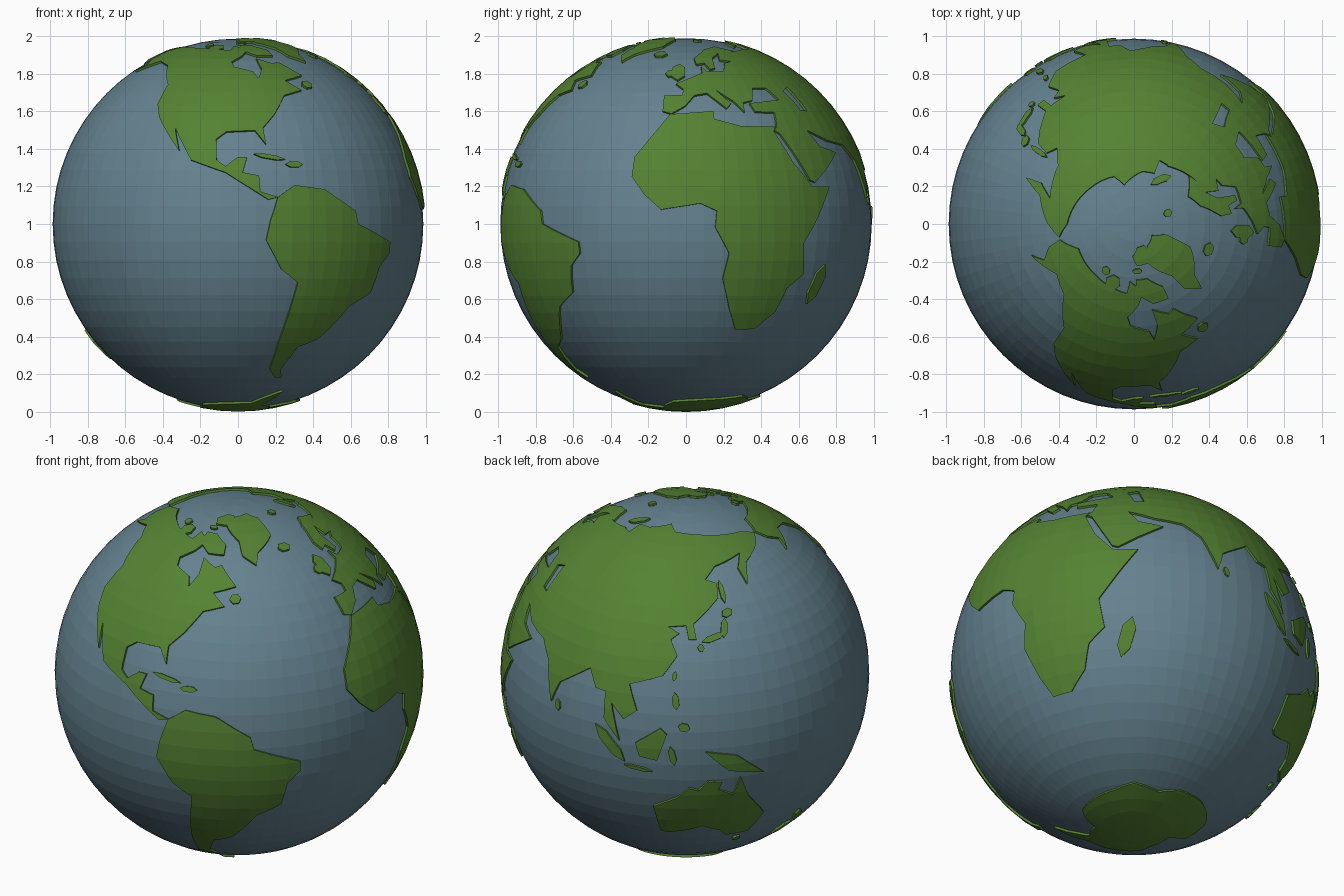
import bpy, bmesh, math
from mathutils import Vector
from mathutils.geometry import delaunay_2d_cdt

SEA_R, LAND_R, STEP = 0.988, 1.0, 360 / 64


def material(name, rgb):
    m = bpy.data.materials.new(name)
    m.diffuse_color = (*rgb, 1)
    return m


sea_blue = material("sea blue", (0.127, 0.223, 0.275))
land_green = material("land green", (0.089, 0.223, 0.032))


def on_sphere(i, j):
    lon, lat = math.radians(i * STEP), math.radians(j * STEP)
    return Vector((math.cos(lat) * math.cos(lon), math.cos(lat) * math.sin(lon), math.sin(lat)))


def on_facet(p):
    # longitude/latitude to a point on the flat facet of the 64 x 32 globe
    i, j = math.floor(p[0] / STEP), math.floor(p[1] / STEP)
    u, v = p[0] / STEP - i, p[1] / STEP - j
    low = on_sphere(i, j).lerp(on_sphere(i + 1, j), u)
    high = on_sphere(i, j + 1).lerp(on_sphere(i + 1, j + 1), u)
    return low.lerp(high, v) * LAND_R


def inside(p, poly):
    hit = False
    for (ax, ay), (bx, by) in zip(poly, poly[1:] + poly[:1]):
        if (ay > p[1]) != (by > p[1]) and p[0] < ax + (p[1] - ay) * (bx - ax) / (by - ay):
            hit = not hit
    return hit


def land(name, outlines, lakes=()):
    # union of the outlines minus lakes, cut along the globe's facets
    verts, edges = [], []

    def chain(points, closed):
        n = len(verts)
        verts.extend(Vector(p) for p in points)
        edges.extend((n + k, n + k + 1) for k in range(len(points) - 1))
        if closed:
            edges.append((n + len(points) - 1, n))

    for poly in [*outlines, *lakes]:
        chain(poly, True)
    xs, ys = [p[0] for o in outlines for p in o], [p[1] for o in outlines for p in o]
    i0, i1 = math.floor(min(xs) / STEP), math.ceil(max(xs) / STEP)
    j0, j1 = math.floor(min(ys) / STEP), math.ceil(max(ys) / STEP)
    for i in range(i0, i1 + 1):
        chain([(i * STEP, j0 * STEP), (i * STEP, j1 * STEP)], False)
    for j in range(j0, j1 + 1):
        chain([(i0 * STEP, j * STEP), (i1 * STEP, j * STEP)], False)
    pts, _, tris = delaunay_2d_cdt(verts, edges, [], 0, 1e-4)[:3]
    bm = bmesh.new()
    vs = [bm.verts.new(on_facet(p)) for p in pts]
    for t in tris:
        c = sum((pts[k] for k in t), Vector((0, 0))) / len(t)
        if any(inside(c, o) for o in outlines) and not any(inside(c, o) for o in lakes):
            bm.faces.new([vs[k] for k in t])
    bmesh.ops.delete(bm, geom=[v for v in bm.verts if not v.link_faces], context='VERTS')
    bmesh.ops.remove_doubles(bm, verts=bm.verts, dist=1e-5)
    # coast walls down into the sea
    rim = [e for e in bm.edges if e.is_boundary]
    for g in bmesh.ops.extrude_edge_only(bm, edges=rim)["geom"]:
        if isinstance(g, bmesh.types.BMVert):
            g.co *= 0.984 / LAND_R
    me = bpy.data.meshes.new(name)
    bm.to_mesh(me)
    bm.free()
    me.materials.append(land_green)
    ob = bpy.data.objects.new(name, me)
    ob.location.z = 1
    bpy.context.collection.objects.link(ob)


def island(name, x0, y0, x1, y1, width):
    # six-sided spindle between two tips
    k = math.cos(math.radians((y0 + y1) / 2))
    a, b = Vector((x0 * k, y0)), Vector((x1 * k, y1))
    d = b - a
    n = Vector((-d.y, d.x)).normalized() * width / 2
    ring = [a, a + d * 0.25 - n, a + d * 0.75 - n, b, a + d * 0.75 + n, a + d * 0.25 + n]
    land(name, [[(p.x / k, p.y) for p in ring]])


# ocean ball
bpy.ops.mesh.primitive_uv_sphere_add(segments=64, ring_count=32, radius=SEA_R, location=(0, 0, 1))
bpy.context.object.name = "ocean"
bpy.context.object.data.materials.append(sea_blue)

# continents as longitude/latitude outlines
land("north_america", [[
    (-168, 66), (-156, 71), (-128, 70), (-96, 68), (-94, 72), (-82, 69), (-87, 64), (-94, 60), (-92, 57), (-82, 54.5),
    (-80, 51), (-77, 56), (-78, 62), (-69, 59), (-65, 60), (-56, 52.5), (-67, 50), (-61, 45.6), (-70, 43.5),
    (-76, 36), (-81, 31), (-80.5, 25.3), (-84, 30), (-94, 29.6), (-97.5, 27), (-97, 20), (-94, 18), (-90, 21),
    (-87, 21), (-88.5, 16), (-83.3, 15), (-83, 10), (-77.5, 8.3), (-80.5, 7.5), (-94, 16), (-105.5, 20), (-113, 31),
    (-110, 23), (-121, 35), (-124, 40), (-124, 48), (-135, 58), (-147, 60.5), (-163, 55), (-158, 58.8), (-165, 62)]])

land("south_america", [[
    (-77.5, 8.3), (-72, 12), (-62, 10.7), (-51, 4), (-50, 0), (-35.2, -5.5), (-35, -9), (-39, -13), (-40.5, -21.5),
    (-48.5, -26), (-54, -34), (-57.5, -38), (-65, -41), (-69, -51), (-66, -55), (-70, -55), (-74.5, -51), (-73.7, -39),
    (-70.3, -18.3), (-76.2, -14), (-81.3, -5), (-80, 1)]])

land("africa", [[
    (-6, 35.8), (-10, 30.5), (-17, 21), (-17.4, 14.7), (-13, 9), (-7.7, 4.4), (4.5, 6.3), (9.5, 4), (9, -1), (13.5, -9),
    (11.8, -17), (15, -27), (18.4, -34.2), (26, -34), (32.5, -28), (35, -20), (40.5, -15.5), (39, -6), (43, -0.5),
    (51.2, 11.5), (43.5, 11.5), (37.3, 19), (32.5, 29.5), (34, 31.3), (20, 31.5), (10.5, 34), (10.5, 37)]])

europe = [(-9, 37), (-9.2, 43.2), (-1.5, 43.4), (-1.2, 46), (-4.7, 48.4), (2, 51), (8.3, 53.7), (8.5, 57), (11, 54.2),
          (20, 54.5), (23.5, 59), (29, 60), (21.5, 61), (24, 65.5), (17.3, 62), (16, 56), (13, 55.5), (11, 59), (6, 58.3),
          (5.2, 62), (15, 68.3), (27, 71), (41, 67), (34, 66), (60, 69), (60, 40), (48, 33), (34.5, 31.3), (36, 36.5),
          (27.5, 36.8), (26.3, 40), (41.5, 41.5), (38, 46.5), (31, 46.5), (28, 41.2), (23.5, 40.3), (23, 36.7),
          (19.4, 41), (13, 45.5), (18.3, 40), (16, 38), (9, 44.2), (3.5, 43.3), (-0.3, 39), (-5.6, 36)]
asia = [(58, 68.8), (68, 68.5), (68, 73), (81, 73.5), (104, 77.6), (113, 74), (140, 72.4), (180, 69), (190, 66),
        (179, 62.3), (163, 58.2), (156.7, 51), (156, 57), (163, 62), (142.5, 59.2), (135.3, 54.7), (141, 53), (140, 48),
        (128, 40), (129, 35), (126, 35), (125, 39.5), (118, 39), (122.4, 37), (119.3, 35), (121.9, 30), (117, 23.5),
        (106, 20), (109.2, 12), (105, 8.7), (100.5, 13.4), (103.8, 1.4), (98.3, 8), (98, 16.5), (94.3, 17), (91, 22.5),
        (80, 15), (77.5, 8), (72.8, 20), (67, 25), (57, 26.5), (48, 30), (51.5, 24.5), (59.8, 22.4), (45, 12.8),
        (43, 13.5), (35, 28.5), (33, 30), (34.5, 31.3), (45, 34), (58, 41)]
inland_sea = [(47, 45), (52, 47), (54, 37), (50, 37.4), (49.3, 40.3)]
land("eurasia", [europe, asia], [inland_sea])

land("australia", [[
    (114, -22), (115.5, -34), (118, -35), (124, -33.8), (131, -31.5), (138, -34.5), (140.5, -38), (150, -37.5),
    (153.4, -28), (146, -19), (142.6, -10.8), (140.5, -17.5), (135.5, -15), (136.5, -12.2), (132, -11.5), (129, -15),
    (126, -14), (122, -18)]])

land("antarctica", [[
    (-180, -78.3), (-155, -78), (-137, -75), (-75, -73), (-67, -68), (-57.5, -63.3), (-61, -75), (-35, -78), (-12, -71.5),
    (33, -69), (50, -66.8), (72, -69.5), (88, -66.7), (113, -66), (145, -67), (170.5, -71.5), (165, -78), (180, -78.3),
    (180, -90), (-180, -90)]])

land("greenland", [[(-73, 78), (-60, 82), (-32, 83.5), (-18, 80), (-22, 71), (-40, 65), (-43.5, 60), (-52, 64), (-54, 70)]])
land("new_guinea", [[(131, -0.8), (141, -2.8), (150.5, -10.5), (138.5, -8), (134, -3.8)]])
land("borneo", [[(109, 1.5), (117, 7), (119, 5), (116, -4), (110.3, -2.9)]])

# simple islands: tip, tip, width in degrees
island("baffin", -88, 72.5, -65, 64, 6)
island("ellesmere", -86, 77, -65, 82.8, 5)
island("victoria_land", -117, 71, -103, 70, 4.5)
island("banks", -124, 72, -118, 74, 2.5)
island("devon", -92, 75.3, -80, 75.2, 1.5)
island("newfoundland", -59, 48, -53.5, 48.5, 3)
island("iceland", -24, 65, -13.7, 65, 3)
island("britain", -4, 50, -4, 58.6, 4)
island("ireland", -9, 52, -6.5, 55, 3)
island("svalbard", 12, 78.5, 24, 79.5, 2.5)
island("novaya_zemlya", 52, 71, 67, 76.8, 2.2)
island("cuba", -84.8, 22, -74.3, 20.2, 1.3)
island("hispaniola", -74.4, 18.7, -68.5, 18.6, 1.8)
island("sakhalin", 142.5, 54, 142.8, 46, 1.5)
island("hokkaido", 140.3, 42, 145, 43.7, 2.5)
island("honshu_west", 131, 34.2, 140, 36.5, 2)
island("honshu_north", 139.5, 35, 141, 41.3, 2)
island("kyushu", 130, 33.5, 131, 31.2, 1.8)
island("taiwan", 121.4, 25.2, 120.8, 22, 1.3)
island("luzon", 121.3, 18.5, 122, 13, 2)
island("mindanao", 122.5, 7.8, 126.3, 7, 2.5)
island("sumatra", 95.5, 5.5, 105.5, -5.5, 3.3)
island("java", 105.3, -6.7, 114.4, -8.2, 1.2)
island("sulawesi", 120, 1, 121.5, -5.5, 2)
island("madagascar", 49.6, -12.5, 45.5, -25.3, 4.2)
island("sri_lanka", 80, 9.5, 81, 6, 1.7)
island("tasmania", 144.8, -41.5, 148, -42.3, 2.5)
island("new_zealand_north", 173.5, -34.5, 176, -41.3, 2.5)
island("new_zealand_south", 173.5, -41, 167, -46.3, 2.5)
